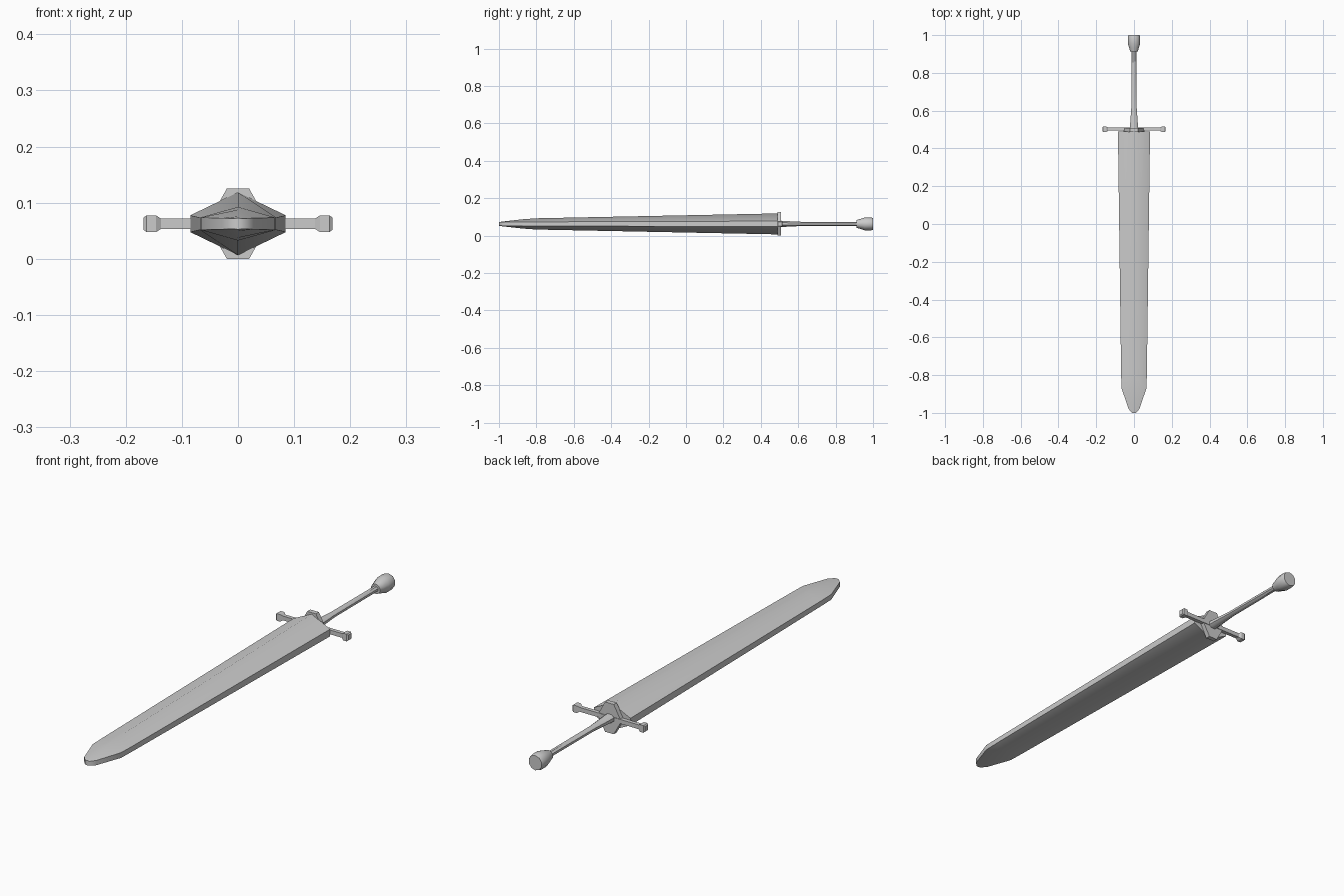
import bpy, bmesh, math

cube = bpy.data.objects.get("Cube")
if cube:
    bpy.data.objects.remove(cube, do_unlink=True)

steel = bpy.data.materials.new("grey steel")
steel.use_nodes = True
GREY = (0.6, 0.6, 0.6, 1)
steel.diffuse_color = GREY
steel.node_tree.nodes["Principled BSDF"].inputs["Base Color"].default_value = GREY
MID = 0.0625  # height of the sword's axis


def loft(name, rings, smooth=None):
    """Skin matching rings of points and cap both ends."""
    bm = bmesh.new()
    loops = [[bm.verts.new(p) for p in ring] for ring in rings]
    n = len(loops[0])
    for a, b in zip(loops, loops[1:]):
        for i in range(n):
            j = (i + 1) % n
            bm.faces.new((a[i], a[j], b[j], b[i]))
    bm.faces.new(loops[0])
    bm.faces.new(loops[-1])
    bmesh.ops.recalc_face_normals(bm, faces=bm.faces)
    mesh = bpy.data.meshes.new(name)
    bm.to_mesh(mesh)
    bm.free()
    mesh.materials.append(steel)
    obj = bpy.data.objects.new(name, mesh)
    bpy.context.collection.objects.link(obj)
    if smooth:
        bpy.ops.object.select_all(action='DESELECT')
        obj.select_set(True)
        bpy.context.view_layer.objects.active = obj
        bpy.ops.object.shade_smooth_by_angle(angle=math.radians(smooth))
    return obj


def blade_ring(y, w, edge, ridge):
    """Flattened hexagon with blunt edges and a central ridge."""
    pts = [(w, -edge), (w, edge), (0, ridge), (-w, edge), (-w, -edge), (0, -ridge)]
    return [(x, y, MID + z) for x, z in pts]


def round_ring(y, rx, rz, n):
    angles = [2 * math.pi * (i + 0.5) / n for i in range(n)]
    return [(rx * math.cos(a), y, MID + rz * math.sin(a)) for a in angles]


def plate(name, outline, y0, y1):
    return loft(name, [[(x, y, MID + z) for x, z in outline] for y in (y0, y1)])


# Blade, from the blunt tip to the guard
loft("blade", [blade_ring(*s) for s in (
    (-1.0, 0.01, 0.009, 0.010),
    (-0.98, 0.028, 0.010, 0.013),
    (-0.87, 0.066, 0.011, 0.025),
    (-0.80, 0.068, 0.011, 0.030),
    (0.49, 0.085, 0.015, 0.056))], 55)

# Guard: hexagonal centre plate, bar and knobbed ends
plate("guard_plate", [(0.02, 0.0625), (0.055, 0), (0.02, -0.0625),
                      (-0.02, -0.0625), (-0.055, 0), (-0.02, 0.0625)], 0.488, 0.508)
plate("guard_bar", [(0.15, 0.009), (0.15, -0.009), (-0.15, -0.009), (-0.15, 0.009)],
      0.494, 0.510)
for side, s in (("left", 1), ("right", -1)):
    knob = [(0.137, 0.009, 0.008), (0.146, 0.015, 0.014),
            (0.163, 0.015, 0.014), (0.168, 0.011, 0.010)]
    loft(side + "_guard_knob", [[
        (s * x, 0.502 + dy * d, MID + dz * h)
        for dy, dz in ((1, 1), (-1, 1), (-1, -1), (1, -1))] for x, h, d in knob])

# Grip with a flared collar at the guard
loft("grip", [round_ring(y, rx, rz, 8) for y, rx, rz in (
    (0.50, 0.024, 0.019), (0.545, 0.021, 0.016),
    (0.62, 0.015, 0.012), (0.93, 0.013, 0.012))], 40)

# Pommel
loft("pommel", [round_ring(y, r, r, 10) for y, r in (
    (0.912, 0.021), (0.93, 0.026), (0.955, 0.034), (0.992, 0.034), (1.0, 0.031))], 40)
